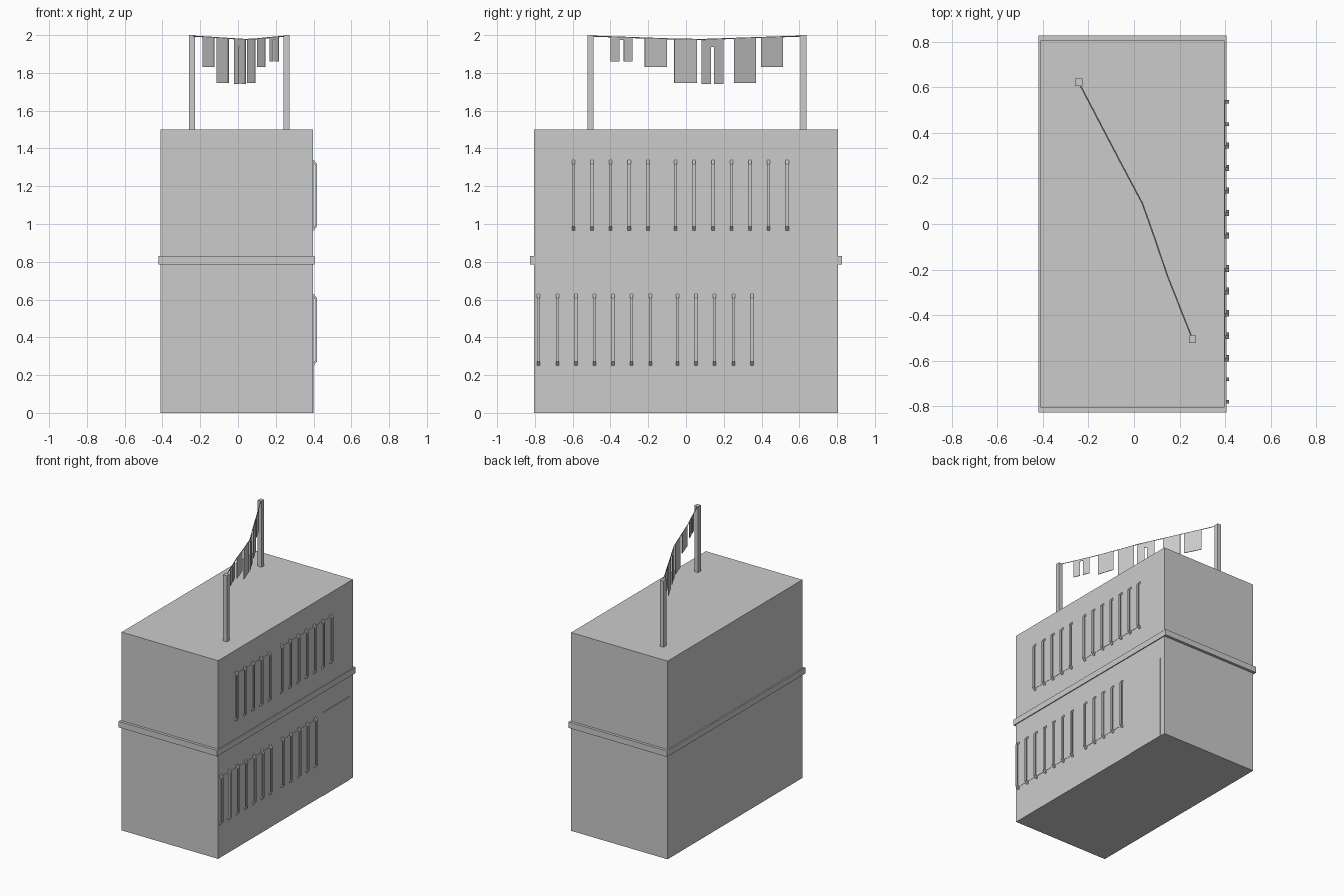
import bpy, bmesh
from mathutils import Vector

if "Cube" in bpy.data.objects:
    bpy.data.objects.remove(bpy.data.objects["Cube"])


def box(name, x0, x1, y0, y1, z0, z1):
    bpy.ops.mesh.primitive_cube_add(size=1, location=((x0 + x1) / 2, (y0 + y1) / 2, (z0 + z1) / 2))
    ob = bpy.context.object
    ob.name = name
    ob.scale = (x1 - x0, y1 - y0, z1 - z0)
    bpy.ops.object.transform_apply(location=False, rotation=False, scale=True)
    return ob


def prism(name, outline, shift):
    """Extrude a closed 3D outline along a vector."""
    bm = bmesh.new()
    face = bm.faces.new([bm.verts.new(p) for p in outline])
    out = bmesh.ops.extrude_face_region(bm, geom=[face])
    bmesh.ops.translate(bm, vec=shift, verts=[v for v in out["geom"] if isinstance(v, bmesh.types.BMVert)])
    bmesh.ops.recalc_face_normals(bm, faces=bm.faces)
    me = bpy.data.meshes.new(name)
    bm.to_mesh(me)
    bm.free()
    ob = bpy.data.objects.new(name, me)
    bpy.context.collection.objects.link(ob)
    return ob


WALL = 0.398

# Building body and the ledge between storeys
box("building_body", -0.41, WALL, -0.806, 0.806, 0, 1.5)
box("storey_ledge", -0.42, 0.405, -0.827, 0.827, 0.785, 0.83)

# Door panel
box("door", WALL - 0.01, WALL + 0.003, 0.445, 0.76, 0, 0.63)


# Bent window bars with a shallow panel behind each group
def window(name, y0, count, z0, z1, step=0.0985):
    box(name + "_panel", WALL - 0.01, WALL + 0.002, y0, y0 + step * (count - 1), z0 + 0.02, z1 - 0.02)
    xo, t = 0.418, 0.009
    profile = [(WALL - 0.004, z1), (WALL + 0.002, z1), (xo, z1 - 0.022), (xo, z0 + 0.022),
               (WALL + 0.002, z0), (WALL - 0.004, z0), (WALL - 0.004, z0 + 0.013),
               (xo - t, z0 + 0.027), (xo - t, z1 - 0.027), (WALL - 0.004, z1 - 0.013)]
    for i in range(count):
        y = y0 + i * step - 0.008
        prism(f"{name}_bar_{i + 1}", [(x, y, z) for x, z in profile], (0, 0.016, 0))


window("upper_front_window", -0.596, 5, 0.965, 1.34)
window("upper_rear_window", -0.055, 7, 0.965, 1.34)
window("lower_front_window", -0.78, 7, 0.25, 0.63)
window("lower_rear_window", -0.045, 5, 0.25, 0.63)

# Two roof posts
for name, x, y in (("front_post", 0.257, -0.506), ("rear_post", -0.243, 0.622)):
    h = 0.016
    box(name, x - h, x + h, y - h, y + h, 1.49, 2.0)

# Sagging clothes line
LINE = [Vector(p) for p in ((0.257, -0.506, 1.995), (0.147, -0.228, 1.985), (0.09, -0.06, 1.979),
                            (0.037, 0.09, 1.977), (-0.055, 0.263, 1.983), (-0.243, 0.622, 1.995))]
cu = bpy.data.curves.new("clothes_line", "CURVE")
cu.dimensions = "3D"
cu.bevel_depth = 0.003
cu.bevel_resolution = 0
sp = cu.splines.new("POLY")
sp.points.add(len(LINE) - 1)
for pt, p in zip(sp.points, LINE):
    pt.co = (*p, 1)
bpy.context.collection.objects.link(bpy.data.objects.new("clothes_line", cu))


def on_line(y):
    for a, b in zip(LINE, LINE[1:]):
        if y <= b.y:
            return a.lerp(b, (y - a.y) / (b.y - a.y))


# Hanging laundry: y range, hem height, optional (gap y range, gap top) for trousers
def garment(name, y0, y1, hem, gap=None):
    a, b = on_line(y0), on_line(y1)

    def p(y, z=None):
        q = a.lerp(b, (y - y0) / (y1 - y0))
        return (q.x, q.y, q.z if z is None else z)

    outline = [p(y0), p(y0, hem)]
    if gap:
        g0, g1, top = gap
        outline += [p(g0, hem), p(g0, top), p(g1, top), p(g1, hem)]
    outline += [p(y1, hem), p(y1)]
    d = (b - a).normalized()
    n = Vector((d.y, -d.x, 0)) * 0.004
    prism(name, [Vector(v) - n / 2 for v in outline], n)


garment("small_trousers", -0.40, -0.283, 1.86, (-0.352, -0.33, 1.975))
garment("small_towel_front", -0.218, -0.1, 1.83)
garment("large_towel_front", -0.062, 0.058, 1.747)
garment("large_trousers", 0.082, 0.198, 1.74, (0.132, 0.148, 1.937))
garment("large_towel_rear", 0.254, 0.37, 1.747)
garment("small_towel_rear", 0.397, 0.513, 1.83)
